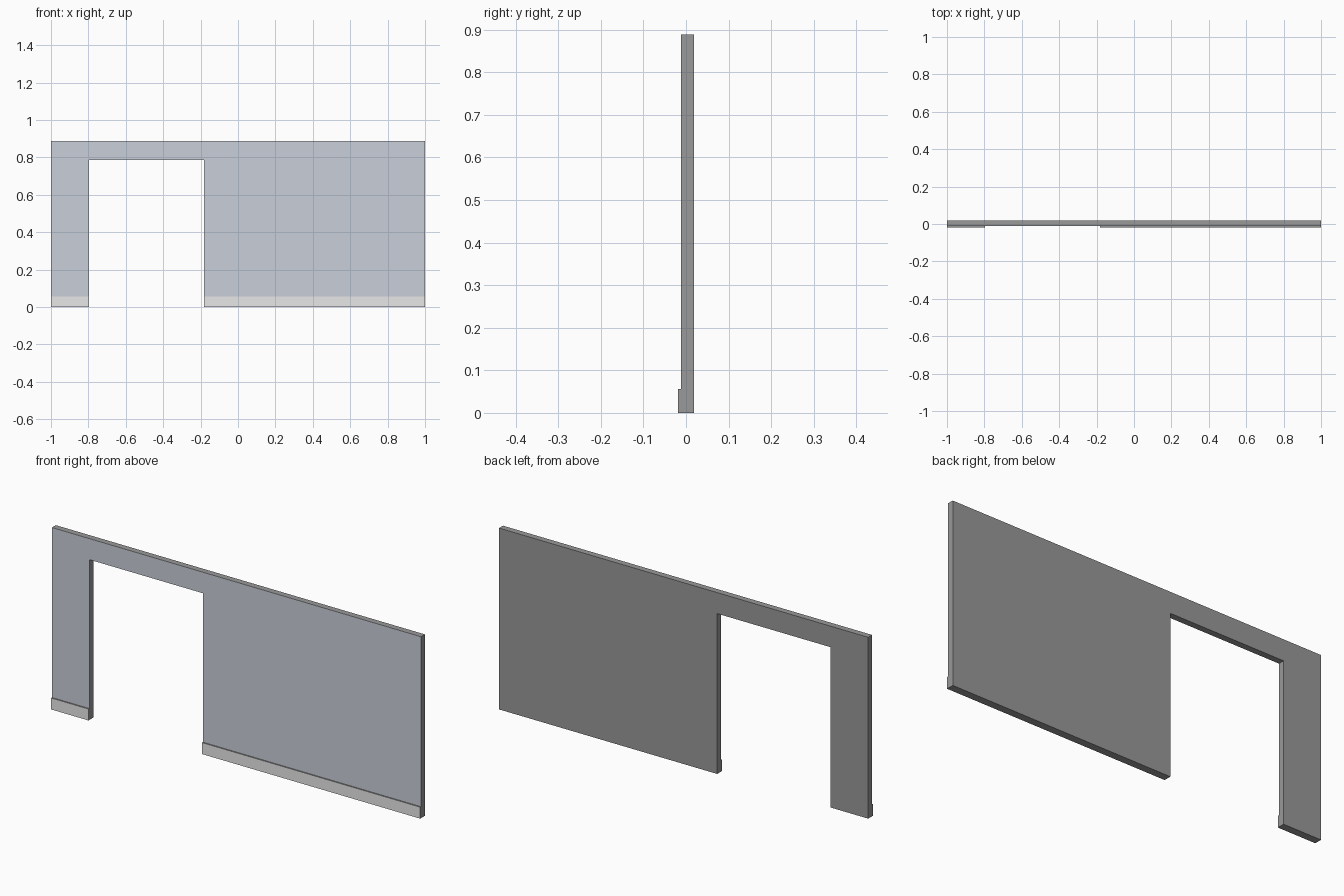
import bpy, bmesh

if "Cube" in bpy.data.objects:
    bpy.data.objects.remove(bpy.data.objects["Cube"])

W, H = 1.0, 0.888              # half length and height of the wall
DOOR_L, DOOR_R, DOOR_H = -0.797, -0.182, 0.785
Y_SKIRT, Y_FRONT, Y_BACK = -0.0185, -0.012, 0.0185
SKIRT_H = 0.056


def material(name, rgb):
    m = bpy.data.materials.new(name)
    m.diffuse_color = (*rgb, 1.0)
    m.use_nodes = True
    m.node_tree.nodes["Principled BSDF"].inputs["Base Color"].default_value = m.diffuse_color
    return m


core = material("grey_core", (0.319, 0.319, 0.319))
paint = material("pale_blue_paint", (0.59, 0.63, 0.70))
trim = material("light_grey_trim", (0.82, 0.82, 0.82))


def extrude_profile(name, profile, y0, y1, front_material):
    """Extrude an x-z outline from y0 to y1; only the front face gets its own colour."""
    bm = bmesh.new()
    face = bm.faces.new([bm.verts.new((x, y0, z)) for x, z in profile])
    ext = bmesh.ops.extrude_face_region(bm, geom=[face], use_keep_orig=True)
    verts = [g for g in ext["geom"] if isinstance(g, bmesh.types.BMVert)]
    bmesh.ops.translate(bm, verts=verts, vec=(0, y1 - y0, 0))
    bmesh.ops.recalc_face_normals(bm, faces=bm.faces)
    bm.normal_update()
    for f in bm.faces:
        f.material_index = 1 if f.normal.y < -0.5 else 0
    mesh = bpy.data.meshes.new(name)
    bm.to_mesh(mesh)
    bm.free()
    mesh.materials.append(core)
    mesh.materials.append(front_material)
    obj = bpy.data.objects.new(name, mesh)
    bpy.context.collection.objects.link(obj)
    return obj


# Wall panel with the doorway cut into its outline
extrude_profile("wall_panel",
                [(-W, 0), (DOOR_L, 0), (DOOR_L, DOOR_H), (DOOR_R, DOOR_H),
                 (DOOR_R, 0), (W, 0), (W, H), (-W, H)],
                Y_FRONT, Y_BACK, paint)

# Skirting boards on both sides of the doorway
for name, x0, x1 in (("skirting_left", -W, DOOR_L), ("skirting_right", DOOR_R, W)):
    extrude_profile(name, [(x0, 0), (x1, 0), (x1, SKIRT_H), (x0, SKIRT_H)],
                    Y_SKIRT, Y_FRONT, trim)
